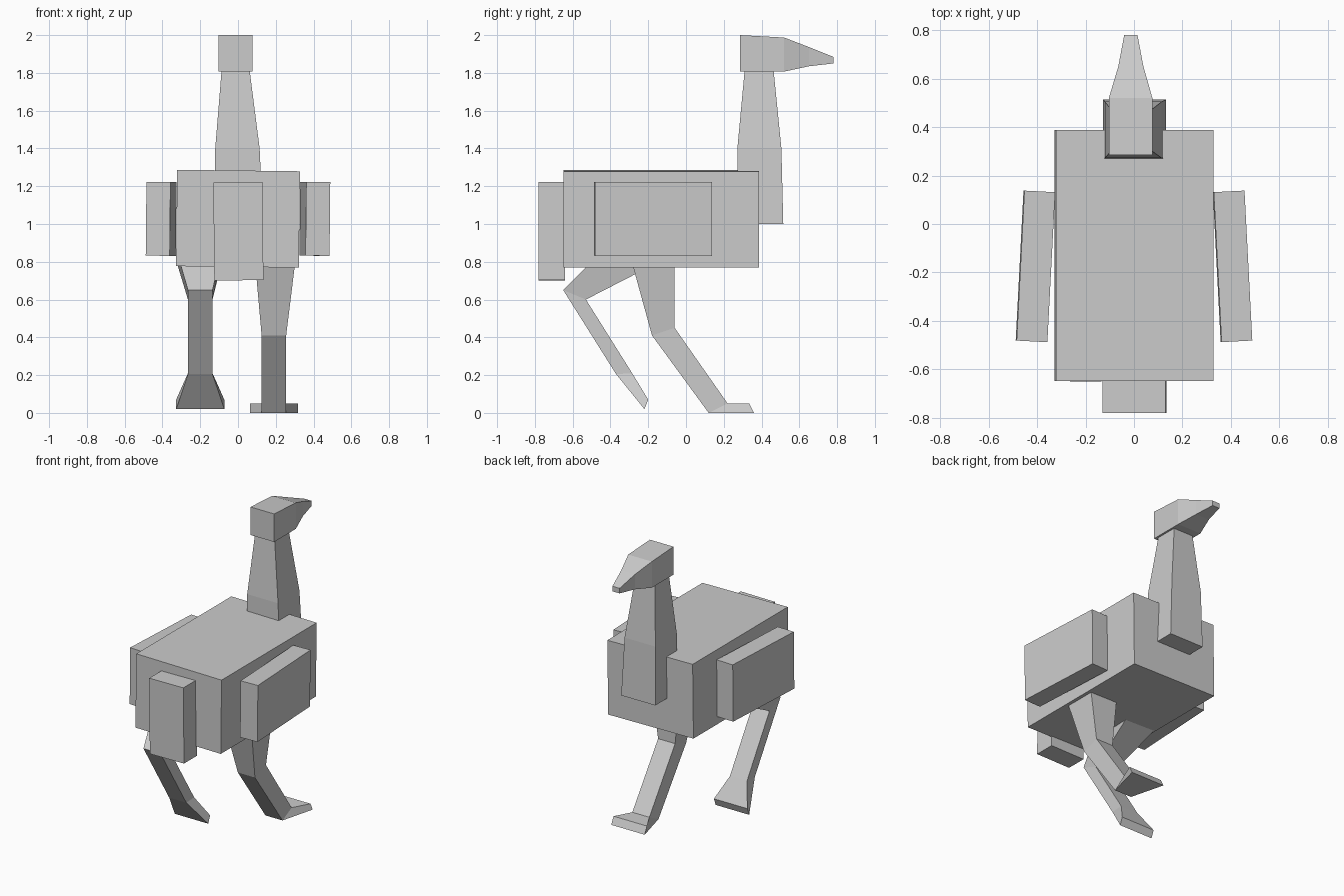
import bpy

cube = bpy.data.objects.get("Cube")
if cube:
    bpy.data.objects.remove(cube, do_unlink=True)

# Single plain grey
grey = bpy.data.materials.new("plain grey")
colour = (0.6, 0.6, 0.6, 1)
grey.diffuse_color = colour
grey.use_nodes = True
grey.node_tree.nodes["Principled BSDF"].inputs["Base Color"].default_value = colour


def finish(obj, name):
    obj.name = name
    obj.data.name = name
    obj.data.materials.append(grey)
    return obj


def box(name, centre, size, roll=0, turn=0):
    """A block with a small roll about y and turn about z."""
    bpy.ops.mesh.primitive_cube_add(size=1, location=centre)
    obj = bpy.context.object
    obj.scale = size
    bpy.ops.object.transform_apply(location=False, rotation=False, scale=True)
    obj.rotation_euler = (0, roll, turn)
    return finish(obj, name)


def loft(name, sections):
    """Join four-sided sections: (centre x, width, first (y, z), second (y, z))."""
    verts, faces = [], []
    for x, width, a, b in sections:
        for side, (y, z) in ((-1, a), (1, a), (1, b), (-1, b)):
            verts.append((x + side * width / 2, y, z))
    for s in range(len(sections) - 1):
        for i in range(4):
            j = (i + 1) % 4
            faces.append((4 * s + i, 4 * s + j, 4 * s + 4 + j, 4 * s + 4 + i))
    last = len(verts) - 4
    faces += [(3, 2, 1, 0), tuple(range(last, last + 4))]
    mesh = bpy.data.meshes.new(name)
    mesh.from_pydata(verts, [], faces)
    obj = bpy.data.objects.new(name, mesh)
    bpy.context.collection.objects.link(obj)
    # Make every face point outwards
    bpy.context.view_layer.objects.active = obj
    bpy.ops.object.select_all(action='DESELECT')
    obj.select_set(True)
    bpy.ops.object.mode_set(mode='EDIT')
    bpy.ops.mesh.select_all(action='SELECT')
    bpy.ops.mesh.normals_make_consistent(inside=False)
    bpy.ops.object.mode_set(mode='OBJECT')
    return finish(obj, name)


# Body, tail and wings
box("body", (0, -0.13, 1.028), (0.65, 1.035, 0.51), roll=0.012)
box("tail", (0.002, -0.71, 0.962), (0.26, 0.14, 0.52), roll=-0.01)
for side, name in ((-1, "right_wing"), (1, "left_wing")):
    box(name, (side * 0.407, -0.175, 1.027), (0.127, 0.62, 0.39),
        roll=0.01, turn=side * 0.052)

# Neck: back edge, then front edge
loft("neck", [
    (0.003, 0.26, (0.27, 1.0), (0.515, 1.0)),
    (-0.003, 0.235, (0.272, 1.4), (0.505, 1.4)),
    (-0.013, 0.145, (0.312, 1.83), (0.462, 1.83)),
])

# Head and beak: lower edge, then upper edge
loft("head", [
    (-0.014, 0.18, (0.285, 1.807), (0.285, 2.0)),
    (-0.014, 0.18, (0.52, 1.807), (0.52, 1.987)),
    (-0.013, 0.104, (0.65, 1.835), (0.65, 1.937)),
    (-0.013, 0.055, (0.78, 1.85), (0.78, 1.885)),
])

# Legs: hip, knee, ankle, toe, rear edge then front edge
loft("left_leg", [
    (0.197, 0.215, (-0.29, 0.81), (-0.06, 0.81)),
    (0.19, 0.13, (-0.18, 0.41), (-0.06, 0.45)),
    (0.19, 0.13, (0.12, 0.0), (0.22, 0.05)),
    (0.19, 0.255, (0.36, 0.0), (0.335, 0.05)),
])
loft("right_leg", [
    (-0.205, 0.235, (-0.45, 0.85), (-0.16, 0.79)),
    (-0.2, 0.13, (-0.65, 0.65), (-0.53, 0.60)),
    (-0.2, 0.13, (-0.37, 0.205), (-0.285, 0.21)),
    (-0.2, 0.255, (-0.22, 0.02), (-0.2, 0.07)),
])
